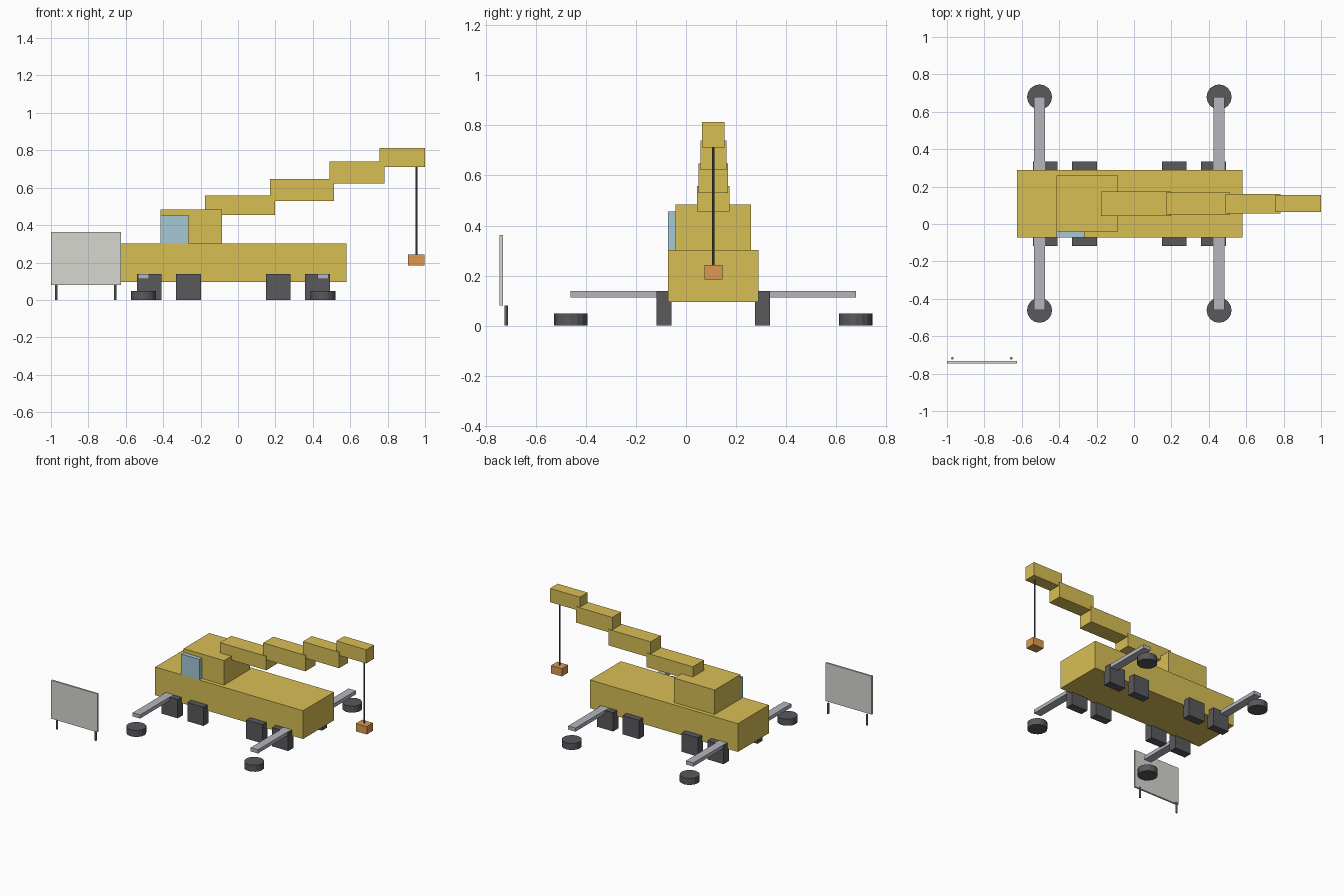
import bpy

if "Cube" in bpy.data.objects:
    bpy.data.objects.remove(bpy.data.objects["Cube"])

CY = 0.109  # long axis of the vehicle


def material(name, rgb):
    m = bpy.data.materials.new(name)
    m.diffuse_color = (*rgb, 1)
    m.use_nodes = True
    m.node_tree.nodes["Principled BSDF"].inputs["Base Color"].default_value = m.diffuse_color
    return m


YELLOW = material("yellow paint", (0.69, 0.52, 0.09))
GLASS = material("cab glass", (0.38, 0.58, 0.67))
ORANGE = material("orange paint", (0.72, 0.32, 0.08))
DARK = material("dark rubber", (0.10, 0.10, 0.11))
STEEL = material("steel", (0.46, 0.47, 0.51))
PANEL = material("panel grey", (0.67, 0.68, 0.63))
POST = material("post grey", (0.25, 0.25, 0.25))


def box(name, x, y, z, mat):
    """Box from (min, max) pairs on each axis."""
    bpy.ops.mesh.primitive_cube_add(size=1, location=[sum(r) / 2 for r in (x, y, z)])
    ob = bpy.context.object
    ob.name = name
    ob.scale = [r[1] - r[0] for r in (x, y, z)]
    bpy.ops.object.transform_apply(location=False, rotation=False, scale=True)
    ob.data.materials.append(mat)
    return ob


def rod(name, x, y, z, r, sides, mat):
    """Upright cylinder between z[0] and z[1]."""
    bpy.ops.mesh.primitive_cylinder_add(vertices=sides, radius=r, depth=z[1] - z[0],
                                        location=(x, y, sum(z) / 2))
    ob = bpy.context.object
    ob.name = name
    ob.data.materials.append(mat)
    return ob


def across(width):
    return (CY - width / 2, CY + width / 2)


# Chassis and slewing house with side cab
box("chassis", (-0.625, 0.58), across(0.36), (0.095, 0.303), YELLOW)
box("slewing_house", (-0.415, -0.085), across(0.30), (0.303, 0.483), YELLOW)
box("operator_cab", (-0.415, -0.265), (-0.071, -0.041), (0.303, 0.455), GLASS)

# Stepped telescopic boom: x range, width, z range
boom = [((-0.177, 0.199), 0.130, (0.455, 0.558)),
        ((0.170, 0.514), 0.118, (0.529, 0.647)),
        ((0.488, 0.784), 0.104, (0.622, 0.739)),
        ((0.757, 1.000), 0.090, (0.712, 0.813))]
for i, (x, w, z) in enumerate(boom, 1):
    box(f"boom_section_{i}", x, across(w), z, YELLOW)

# Hoist cable and hook block
rod("hoist_cable", 0.954, CY, (0.24, 0.715), 0.005, 8, DARK)
box("hook_block", (0.91, 0.998), across(0.072), (0.185, 0.243), ORANGE)

# Wheels, outrigger beams and pads on both sides
for side, s in (("front", -1), ("back", 1)):
    def span(a, b):
        return tuple(sorted((CY + s * a, CY + s * b)))

    for i, x in enumerate((-0.475, -0.265, 0.215, 0.425), 1):
        box(f"{side}_wheel_{i}", (x - 0.066, x + 0.066), span(0.166, 0.226), (0, 0.138), DARK)
    for i, x in enumerate((-0.505, 0.455), 1):
        box(f"{side}_outrigger_beam_{i}", (x - 0.03, x + 0.03), span(0.15, 0.57),
            (0.112, 0.139), STEEL)
        rod(f"{side}_outrigger_pad_{i}", x, CY + s * 0.57, (0, 0.048), 0.067, 16, DARK)

# Free-standing sign board
box("sign_panel", (-1.0, -0.625), (-0.745, -0.732), (0.08, 0.362), PANEL)
for i, x in enumerate((-0.971, -0.656), 1):
    rod(f"sign_post_{i}", x, -0.718, (0, 0.08), 0.007, 8, POST)
